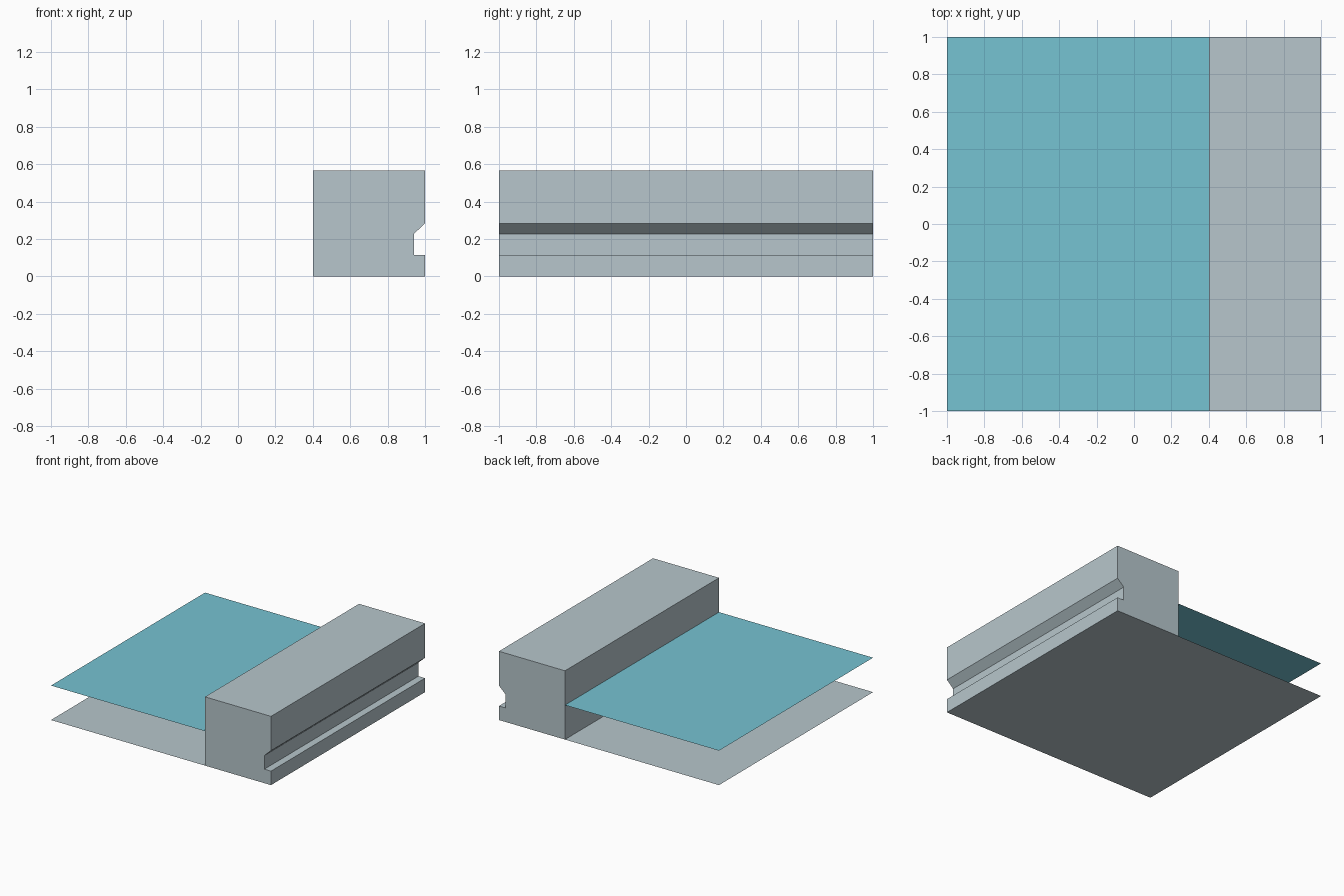
import bpy

if "Cube" in bpy.data.objects:
    bpy.data.objects.remove(bpy.data.objects["Cube"])

def material(name, rgb):
    m = bpy.data.materials.new(name)
    m.diffuse_color = (*rgb, 1.0)
    m.use_nodes = True
    m.node_tree.nodes["Principled BSDF"].inputs["Base Color"].default_value = m.diffuse_color
    return m

stone = material("pale grey stone", (0.474, 0.565, 0.604))
blue = material("water blue", (0.181, 0.546, 0.645))

def add_mesh(name, verts, faces, mat):
    me = bpy.data.meshes.new(name)
    me.from_pydata(verts, [], faces)
    me.materials.append(mat)
    me.update()
    ob = bpy.data.objects.new(name, me)
    bpy.context.collection.objects.link(ob)
    return ob

def sheet(name, x0, x1, z, mat):
    """Flat single-sided sheet spanning the full depth, facing up."""
    return add_mesh(name, [(x0, -1, z), (x1, -1, z), (x1, 1, z), (x0, 1, z)],
                    [(0, 1, 2, 3)], mat)

# Canal floor under the whole tile, and the water surface beside the bank
sheet("canal_floor", -1, 1, 0, stone)
sheet("water_surface", -1, 0.4, 0.283, blue)

# Stone bank: notched profile extruded along y, the floor closes its underside
profile = [(0.4, 0), (1, 0), (1, 0.115), (0.94, 0.115), (0.94, 0.227),
           (1, 0.283), (1, 0.565), (0.4, 0.565)]
n = len(profile)
verts = [(x, y, z) for y in (-1, 1) for x, z in profile]
sides = [(i, i + n, (i + 1) % n + n, (i + 1) % n) for i in range(1, n)]
sides = [f[::-1] for f in sides]
caps = [tuple(range(n)), tuple(reversed(range(n, 2 * n)))]
add_mesh("stone_bank", verts, sides + caps, stone)
